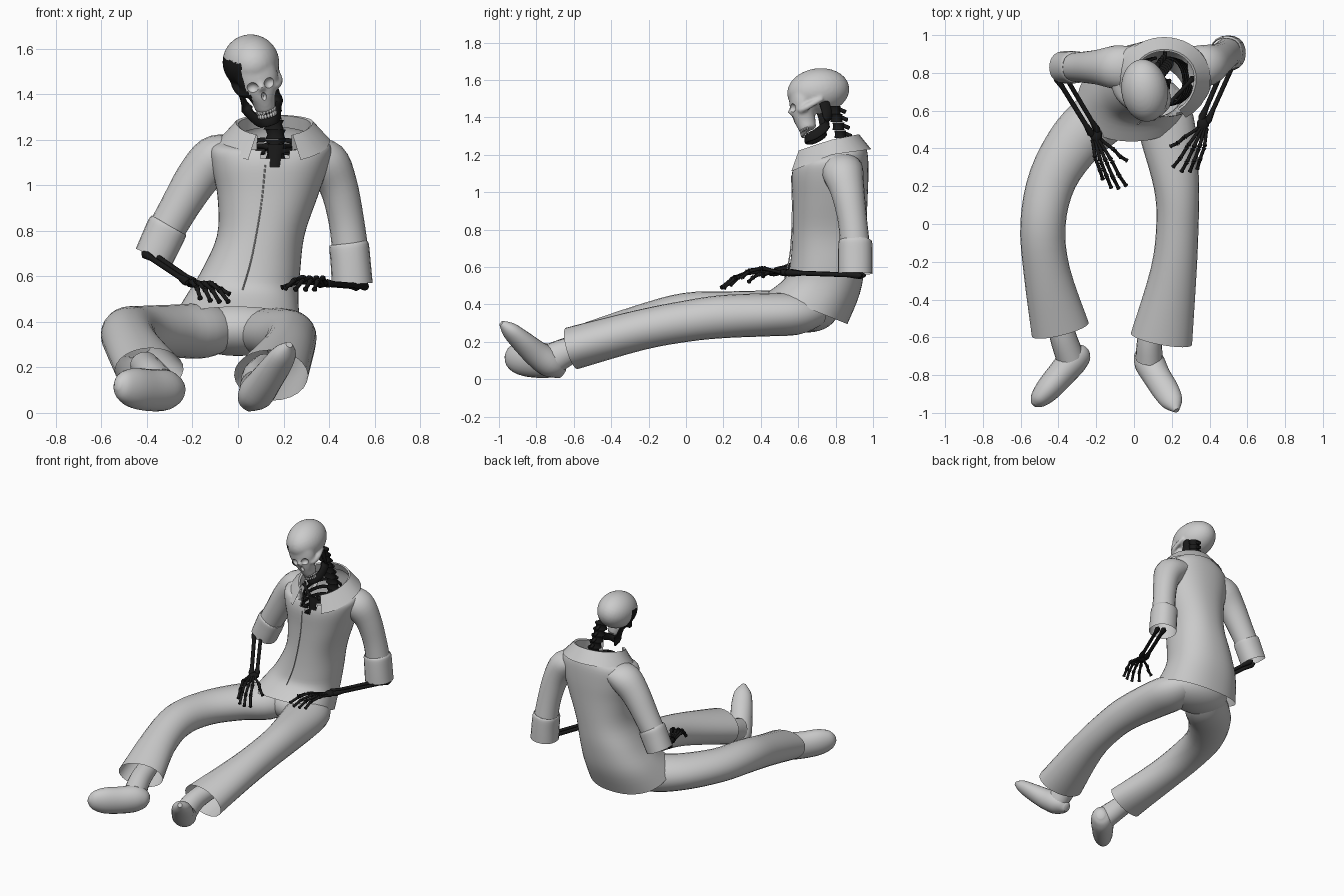
import bpy, bmesh, math
from mathutils import Vector, Matrix

if "Cube" in bpy.data.objects:
    bpy.data.objects.remove(bpy.data.objects["Cube"])

dark = bpy.data.materials.new("dark_bone")
dark.diffuse_color = (0.01, 0.01, 0.01, 1)
dark.use_nodes = True
dark.node_tree.nodes["Principled BSDF"].inputs["Base Color"].default_value = dark.diffuse_color


def resample(rows, steps):
    """Catmull-Rom interpolation of section rows."""
    out, n = [], len(rows)
    for i in range(n - 1):
        p = [rows[max(i - 1, 0)], rows[i], rows[i + 1], rows[min(i + 2, n - 1)]]
        for k in range(steps):
            t = k / steps
            out.append([0.5 * (2 * b + (c - a) * t + (2 * a - 5 * b + 4 * c - d) * t * t
                               + (3 * b - a - 3 * c + d) * t ** 3) for a, b, c, d in zip(*p)])
    return out + [list(rows[-1])]


def loft(bm, rows, up=(0, 0, 1), n=20, steps=4, cap=True, flat=False, power=1):
    """Rows are x, y, z, side radius, up radius (and tilt when flat)."""
    rows, up, rings = resample(rows, steps), Vector(up), []
    shape = lambda v: math.copysign(abs(v) ** power, v)
    for i, r in enumerate(rows):
        c = Vector(r[:3])
        if flat:
            s, v = Vector((1, 0, 0)), Vector((0, 1, r[5] / r[4]))
        else:
            t = Vector(rows[min(i + 1, len(rows) - 1)][:3]) - Vector(rows[max(i - 1, 0)][:3])
            s = t.cross(up).normalized()
            v = s.cross(t).normalized()
        rings.append([bm.verts.new(c + s * r[3] * shape(math.cos(a)) + v * r[4] * shape(math.sin(a)))
                      for a in (2 * math.pi * k / n for k in range(n))])
    for a, b in zip(rings, rings[1:]):
        for k in range(n):
            bm.faces.new((a[k], a[(k + 1) % n], b[(k + 1) % n], b[k]))
    if cap:
        bm.faces.new(rings[0])
        bm.faces.new(rings[-1])


def ball(bm, c, r, seg=24):
    bmesh.ops.create_uvsphere(bm, u_segments=seg, v_segments=seg // 2, radius=1,
                              matrix=Matrix.Translation(c) @ Matrix.Diagonal((*r, 1)))


def finish(bm, name, mat=None, matrix=None):
    bmesh.ops.recalc_face_normals(bm, faces=bm.faces)
    me = bpy.data.meshes.new(name)
    bm.to_mesh(me)
    bm.free()
    if matrix:
        me.transform(matrix)
    me.shade_smooth()
    me.set_sharp_from_angle(angle=math.radians(50))
    ob = bpy.data.objects.new(name, me)
    bpy.context.collection.objects.link(ob)
    if mat:
        me.materials.append(mat)
    return ob


def part(name, rows, mat=None, **kw):
    bm = bmesh.new()
    loft(bm, rows, **kw)
    return finish(bm, name, mat)


def bone(bm, a, b, r, end=1.6):
    a, b = Vector(a), Vector(b)
    loft(bm, [(*a.lerp(b, t), r * k, r * k) for t, k in
              ((0, .6), (.06, end), (.2, 1), (.8, 1), (.94, end), (1, .6))], n=8, steps=1)


# Jacket body with a notch below the throat
bm = bmesh.new()
loft(bm, [(-.012, .65, .38, .287, .213, -.085), (.015, .73, .5, .25, .2, -.04),
          (.055, .757, .62, .218, .2, 0), (.10, .767, .78, .192, .197, 0),
          (.13, .77, .95, .22, .2, 0), (.14, .77, 1.08, .255, .205, 0),
          (.145, .775, 1.165, .265, .198, .025), (.155, .775, 1.2, .22, .185, .045),
          (.165, .775, 1.205, .165, .165, .07)],
     flat=True, cap=False, n=48, power=.88)
notch = [f for f in bm.faces for c in [f.calc_center_median()]
         if c.y < .68 and c.z > 1.09 and abs(c.x - .165) < (c.z - 1.07) * .9]
bmesh.ops.delete(bm, geom=notch, context='FACES')
finish(bm, "jacket")
# Front overlap seam
part("jacket_seam", [(.12, .565, 1.09, .003, .004), (.1, .569, .9, .003, .004),
                     (.06, .558, .68, .003, .004), (.02, .528, .54, .003, .004)], up=(0, 1, 0), n=6)
# Folded collar, open at the front
bm = bmesh.new()
grid = []
for i in range(25):
    a = math.radians(-62 + 304 * i / 24)
    c, s = math.cos(a), math.sin(a)
    grid.append([bm.verts.new((.16 + rx * c, .775 + (rb if s > 0 else rf) * s,
                               z + s * (back if s > 0 else front)))
                 for rx, rb, rf, z, back, front in
                 ((.165, .165, .18, 1.205, .05, .07), (.158, .14, .185, 1.272, .035, .06),
                  (.17, .15, .195, 1.28, .03, .065), (.245, .215, .24, 1.2, .03, .1))])
for a, b in zip(grid, grid[1:]):
    for k in range(3):
        bm.faces.new((a[k], b[k], b[k + 1], a[k + 1]))
finish(bm, "collar")

# Sleeves and turned-up cuffs
part("right_sleeve", [(-.02, .83, 1.155, .07, .11), (-.1, .83, 1.12, .1, .115), (-.18, .83, 1.03, .095, .095),
                      (-.26, .83, .9, .085, .083), (-.34, .83, .76, .08, .075)],
     up=(0, 1, 0), cap=False)
part("left_sleeve", [(.31, .83, 1.14, .07, .11), (.385, .84, 1.1, .1, .11), (.44, .865, 1.0, .085, .09),
                     (.475, .89, .85, .078, .078), (.495, .905, .7, .08, .08)],
     up=(0, 1, 0), cap=False)
part("right_cuff", [(-.305, .83, .825, .083, .077), (-.31, .83, .815, .09, .085),
                    (-.335, .83, .76, .09, .085), (-.37, .83, .685, .087, .085)],
     up=(0, 1, 0), cap=False, power=.9)
part("left_cuff", [(.487, .905, .745, .078, .078), (.488, .905, .735, .087, .09),
                   (.495, .905, .66, .088, .093), (.502, .905, .565, .09, .093)],
     up=(0, 1, 0), cap=False, power=.9)

# Trousers
bm = bmesh.new()
ball(bm, (0, .65, .37), (.25, .165, .12), 32)
finish(bm, "trouser_seat")
part("right_trouser_leg", [(-.08, .68, .37, .12, .09), (-.16, .58, .36, .15, .12), (-.3, .45, .36, .145, .115),
                           (-.43, .24, .36, .128, .11), (-.482, 0, .35, .12, .112),
                           (-.462, -.25, .29, .123, .105), (-.39, -.56, .19, .155, .1)],
     cap=False, n=24)
part("left_trouser_leg", [(.1, .69, .365, .12, .085), (.15, .59, .35, .15, .112), (.185, .45, .345, .147, .115),
                          (.225, .2, .335, .12, .115), (.23, 0, .31, .112, .11),
                          (.21, -.25, .262, .122, .108), (.145, -.61, .165, .165, .115)],
     cap=False, n=24)

# Shoes with ankles
feet = {
    "right": ([(-.41, -.42, .21, .065, .06), (-.38, -.58, .17, .07, .07), (-.34, -.7, .12, .075, .08)],
              [(-.255, -.66, .09, .025, .03), (-.275, -.68, .095, .06, .065), (-.32, -.72, .1, .078, .09),
               (-.39, -.8, .1, .074, .092), (-.46, -.88, .11, .066, .088), (-.51, -.935, .12, .045, .062),
               (-.53, -.96, .125, .015, .02)]),
    "left": ([(.12, -.42, .2, .065, .06), (.085, -.6, .16, .066, .07), (.08, -.71, .11, .072, .085)],
             [(.045, -.66, .03, .025, .03), (.055, -.685, .05, .06, .05), (.08, -.73, .085, .08, .075),
              (.12, -.805, .14, .074, .07), (.17, -.885, .21, .07, .056), (.205, -.945, .265, .055, .042),
              (.225, -.988, .3, .015, .015)])}
for side, (ankle, shoe) in feet.items():
    bm = bmesh.new()
    loft(bm, ankle)
    loft(bm, shoe)
    finish(bm, side + "_shoe")

# Forearms and hands: elbow, wrist, fingertips (thumb first)
arms = {
    "right": ((-.4, .8, .705), (-.2, .47, .57), -1,
              [(-.035, .335, .52), (-.04, .2, .485), (-.08, .185, .485), (-.12, .19, .49), (-.165, .235, .5)]),
    "left": ((.55, .95, .555), (.365, .53, .57), 1,
             [(.19, .41, .55), (.205, .3, .545), (.25, .275, .54), (.295, .275, .54), (.335, .29, .54)])}
for side, (elbow, wrist, sign, tips) in arms.items():
    bm = bmesh.new()
    e, w = Vector(elbow), Vector(wrist)
    off = (w - e).cross(Vector((0, 0, 1))).normalized() * .018
    bone(bm, e + off * 1.2, w + off, .013)
    bone(bm, e - off * 1.2, w - off, .012)
    ball(bm, w, (.034, .04, .02), 10)
    for i, tip in enumerate(tips):
        t = Vector(tip)
        start = w + Vector((sign * (i - 2) * .01, -.02, 0))
        lift = Vector((0, -.01, .036 if i else .012))
        mid = start.lerp(t, .42) + lift + Vector((sign * (i - 2.5) * .006, 0, 0))
        joints = [start, mid, start.lerp(t, .73) + lift * .85, t]
        for a, b in zip(joints, joints[1:]):
            bone(bm, a, b, .009, 1.4)
    finish(bm, side + "_forearm_and_hand", dark)

# Spine with spiky processes
bm = bmesh.new()
for i in range(14):
    z = 1.46 - i * .043
    y = .795 + .01 * min(i, 6)
    x = .125 + .008 * min(i, 5)
    loft(bm, [(x, y, z, .045, .034), (x, y, z - .02, .036, .029), (x, y, z - .042, .044, .034)],
         up=(0, 1, 0), n=10, steps=1)
    bone(bm, (x, y + .02, z - .015), (x, y + .06, z - .032), .011, 1)
finish(bm, "spine", dark)

# Rib cage, breastbone and collar bones
bm = bmesh.new()
for i in range(5):
    z, k = 1.2 - i * .055, .085 + .012 * i
    for s in (-1, 1):
        loft(bm, [(.15 + s * (.03 + k * math.sin(a)), .755 + .125 * math.cos(a),
                   z - .05 * (1 - math.cos(a)) / 2, .008, .012)
                  for a in (math.pi * j / 6 for j in range(7))], n=6, steps=2)
for s in (-1, 1):
    bone(bm, (.16 + s * .02, .63, 1.17), (.15 + s * .17, .78, 1.18), .011)
loft(bm, [(.165, .63, 1.18, .035, .01), (.16, .62, 1.08, .025, .01), (.15, .62, .95, .02, .01)],
     up=(0, 1, 0), n=8)
finish(bm, "rib_cage", dark)

# Skull: fused cranium, face and cheekbones with sockets carved out
head = Matrix.Translation((.057, .705, 1.54)) @ Matrix.Rotation(math.radians(-15), 4, 'Y') \
    @ Matrix.Rotation(math.radians(10), 4, 'X') @ Matrix.Rotation(math.radians(6), 4, 'Z')
bm = bmesh.new()
ball(bm, (0, .002, 0), (.124, .168, .122), 32)
loft(bm, [(0, -.09, -.01, .092, .07), (0, -.1, -.07, .09, .064), (0, -.1, -.12, .07, .06),
          (0, -.095, -.16, .053, .055), (0, -.09, -.205, .044, .045)], up=(0, 1, 0))
for s in (-1, 1):
    loft(bm, [(s * .06, -.125, -.11, .02, .02), (s * .092, -.08, -.1, .016, .018),
              (s * .1, 0, -.07, .014, .014)], n=10)
loft(bm, [(0, -.15, -.07, .012, .012), (0, -.175, -.1, .012, .012)], n=8)
skull = finish(bm, "skull")
bm = bmesh.new()
for s in (-1, 1):
    ball(bm, (s * .042, -.17, -.083), (.029, .035, .026), 16)
ball(bm, (0, -.165, -.135), (.013, .025, .02), 12)
cutter = finish(bm, "socket_cutter")
cutter.hide_render = True
m = skull.modifiers.new("fuse", 'REMESH')
m.mode, m.voxel_size = 'VOXEL', .009
m = skull.modifiers.new("soften", 'SMOOTH')
m.iterations = 4
m = skull.modifiers.new("sockets", 'BOOLEAN')
m.operation, m.object = 'DIFFERENCE', cutter
me = bpy.data.meshes.new_from_object(skull.evaluated_get(bpy.context.evaluated_depsgraph_get()))
skull.modifiers.clear()
skull.data = me
bpy.data.objects.remove(cutter)
me.materials.clear()
me.materials.append(None)
me.materials.append(dark)
for p in me.polygons:  # dark patch on the right temple
    c = p.center
    p.material_index = int(c.x < -.05 and -.14 < c.y < .03 and c.z < .05 - .5 * (c.x + .1))
me.transform(head)
me.shade_smooth()
me.set_sharp_from_angle(angle=math.radians(50))

# Lower jaw
bm = bmesh.new()
jaw = [(.078, .01, -.08), (.075, .015, -.15), (.066, 0, -.21), (.045, -.06, -.245), (.02, -.1, -.25)]
path = jaw + [(-x, y, z) for x, y, z in reversed(jaw)]
loft(bm, [(*p, .012, .028) for p in path], up=(0, .35, 1), n=10)
finish(bm, "jaw", dark, matrix=head)

# Teeth
bm = bmesh.new()
for z, r in ((-.208, .04), (-.228, .038)):
    for i in range(9):
        a = math.radians(-80 + 20 * i)
        ball(bm, (r * math.sin(a), -.09 - r * math.cos(a), z), (.007, .006, .012), 8)
finish(bm, "teeth", matrix=head)
